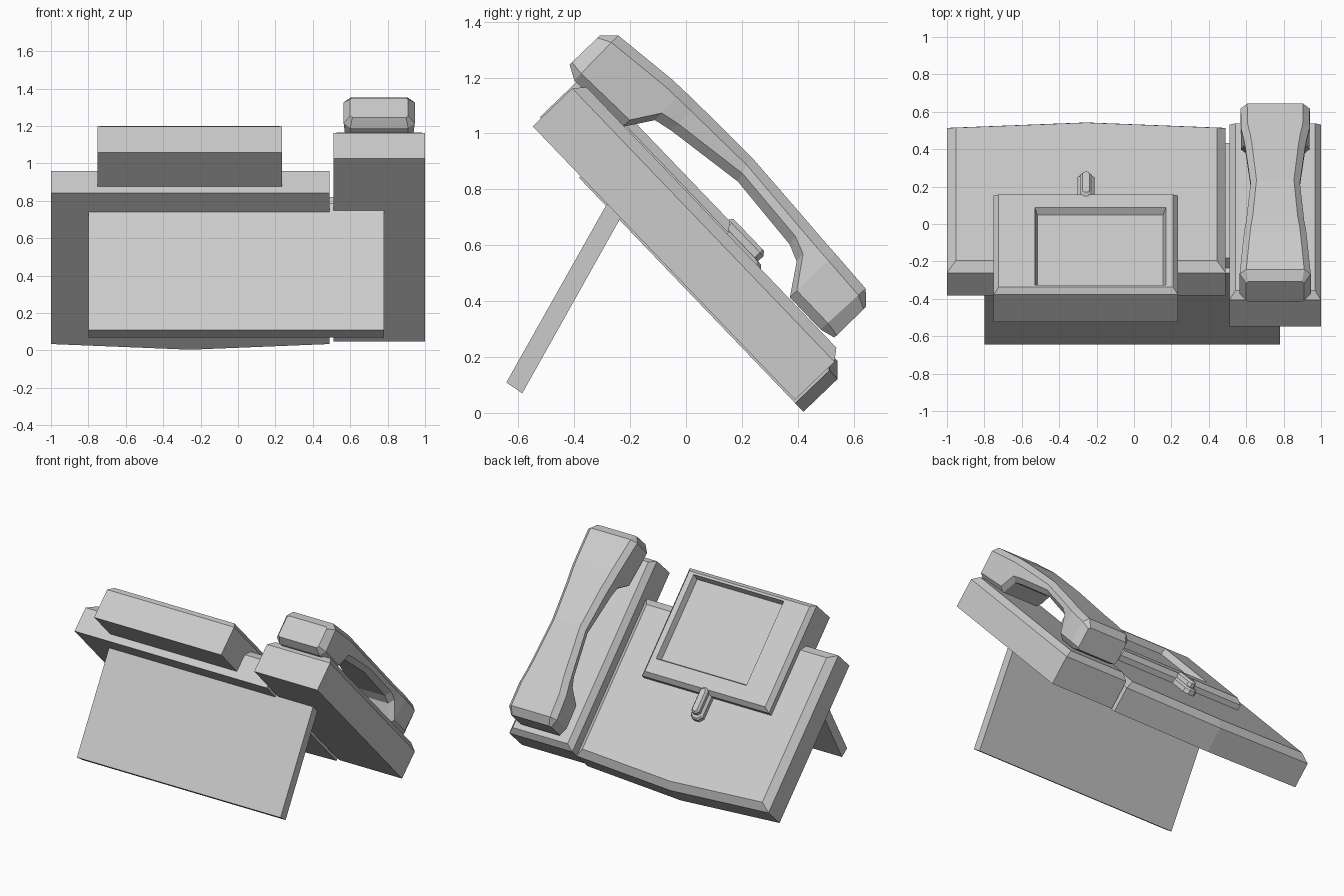
import bpy, bmesh, math
from mathutils import Vector

if "Cube" in bpy.data.objects:
    bpy.data.objects.remove(bpy.data.objects["Cube"])

TILT = math.radians(46.2)   # body is modelled flat, then tipped about x


def loft(name, rings, tilt=-TILT):
    """Skin equal-length rings of (x, along, height) points and cap both ends."""
    bm = bmesh.new()
    vs = [[bm.verts.new(p) for p in r] for r in rings]
    n = len(vs[0])
    for r0, r1 in zip(vs, vs[1:]):
        for i in range(n):
            j = (i + 1) % n
            bm.faces.new((r0[i], r0[j], r1[j], r1[i]))
    bm.faces.new(vs[0])
    bm.faces.new(vs[-1])
    bmesh.ops.recalc_face_normals(bm, faces=bm.faces)
    me = bpy.data.meshes.new(name)
    bm.to_mesh(me)
    bm.free()
    ob = bpy.data.objects.new(name, me)
    bpy.context.collection.objects.link(ob)
    ob.rotation_euler.x = tilt
    return ob


def inset(pts, d):
    """Shrink a counter-clockwise convex outline by d."""
    out = []
    for i, p in enumerate(pts):
        p, q, o = Vector(p), Vector(pts[(i + 1) % len(pts)]), Vector(pts[i - 1])
        e0, e1 = (p - o).normalized(), (q - p).normalized()
        n0, n1 = Vector((-e0.y, e0.x)), Vector((-e1.y, e1.x))
        out.append(tuple(p + (n0 + n1) * d / (1 + n0.dot(n1))))
    return out


def at(pts, h):
    return [(x, a, h) for x, a in pts]


def rect(x0, x1, a0, a1):
    return [(x0, a0), (x1, a0), (x1, a1), (x0, a1)]


def octagon(cx, hw, a0, a1, c):
    return [(cx - hw + c, a0), (cx + hw - c, a0), (cx + hw, a0 + c), (cx + hw, a1 - c),
            (cx + hw - c, a1), (cx - hw + c, a1), (cx - hw, a1 - c), (cx - hw, a0 + c)]


# Main panel with a slightly pointed lower edge
panel = [(-1, -.873), (.49, -.873), (.49, .246), (-.255, .288), (-1, .246)]
loft("main_panel", [at(panel, .306), at(panel, .476), at(inset(panel, .047), .52)])

# Handset cradle and the narrow strip joining it to the panel
cradle = rect(.51, 1, -1.12, .236)
loft("handset_cradle", [at(cradle, .314), at(cradle, .51), at(inset(cradle, .032), .55)])
strip = rect(.48, .52, -.717, .17)
loft("joining_strip", [at(strip, .335), at(strip, .437)])

# Display housing with recessed screen
case = rect(-.75, .235, -1.126, -.36)
screen = rect(-.53, .17, -1.085, -.486)
loft("display", [at(case, .355), at(case, .556), at(inset(case, .026), .588),
                 at(screen, .588), at(inset(screen, .014), .546)])

# Small hook button under the display
base = octagon(-.257, .045, -.40, -.185, .025)
cap = octagon(-.257, .03, -.395, -.213, .018)
loft("hook_button", [at(base, .50), at(base, .548), at(inset(base, .01), .56),
                     at(cap, .562), at(cap, .588), at(inset(cap, .012), .603)])

# Handset: stations of (top along, top height, bottom along, bottom height, half width, chamfer)
stations = [
    (-1.188, .713, -1.188, .562, .155, .012),
    (-1.143, .760, -1.135, .535, .190, .035),
    (-.896, .790, -.896, .545, .170, .035),
    (-.840, .793, -.833, .645, .165, .035),
    (-.767, .796, -.767, .661, .155, .035),
    (-.497, .803, -.469, .707, .132, .032),
    (-.200, .788, -.178, .685, .160, .035),
    (-.130, .784, -.117, .661, .168, .035),
    (-.041, .780, -.041, .554, .182, .035),
    (.124, .772, .118, .554, .185, .035),
    (.172, .728, .173, .570, .155, .012),
]
rings = []
for ta, tb, ba, bb, w, c in stations:
    k = c / (tb - bb)
    right = [(w - c, 0), (w, k), (w, 1 - k), (w - c, 1)]
    section = right + [(-x, t) for x, t in reversed(right)]
    rings.append([(.755 + x, ba + (ta - ba) * t, bb + (tb - bb) * t) for x, t in section])
loft("handset", rings)

# Stand leg, drawn as a side profile
leg = [(-.643, .109), (-.586, .070), (-.205, .750), (-.262, .785)]
loft("stand", [[(x, y, z) for y, z in leg] for x in (-.8, .78)], tilt=0)
